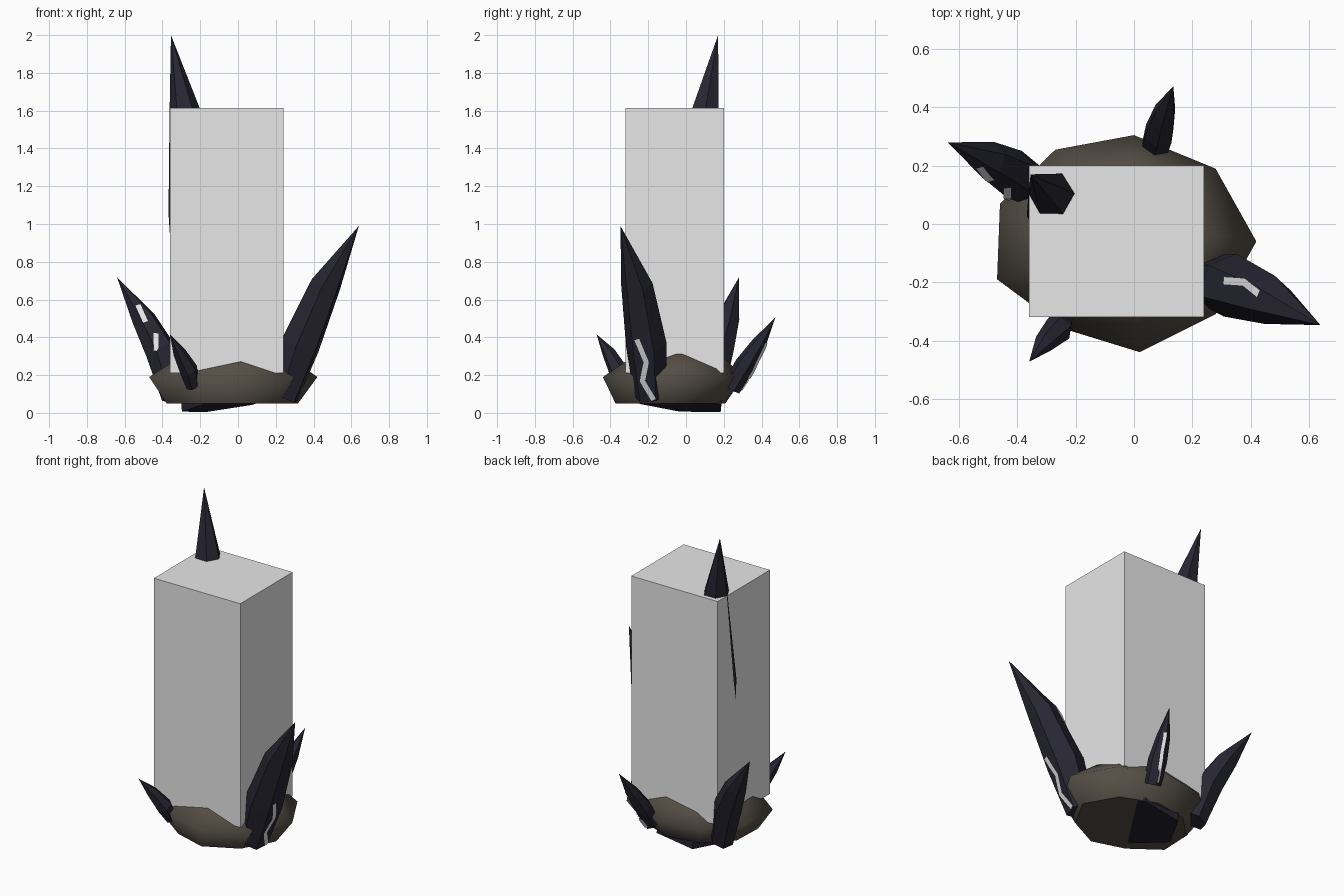
import bpy, bmesh, math
from mathutils import Vector
from mathutils.bvhtree import BVHTree

cube = bpy.data.objects.get("Cube")
if cube:
    bpy.data.objects.remove(cube, do_unlink=True)


def material(name, rgb, rough=0.8):
    m = bpy.data.materials.new(name)
    m.use_nodes = True
    m.diffuse_color = (*rgb, 1)
    bsdf = m.node_tree.nodes["Principled BSDF"]
    bsdf.inputs["Base Color"].default_value = (*rgb, 1)
    bsdf.inputs["Roughness"].default_value = rough
    return m


DARK = material("dark crystal", (0.02, 0.019, 0.032))
ROCK = material("brown rock", (0.09, 0.076, 0.059))
GREY = material("light grey", (0.8, 0.8, 0.8))
PALE = material("pale streak", (0.85, 0.85, 0.85))


def finish(name, bm, mat):
    mesh = bpy.data.meshes.new(name)
    bm.to_mesh(mesh)
    bm.free()
    mesh.materials.append(mat)
    obj = bpy.data.objects.new(name, mesh)
    bpy.context.collection.objects.link(obj)
    return obj


def bridge(bm, a, b):
    n = len(a)
    return [bm.faces.new((a[i], a[(i + 1) % n], b[(i + 1) % n], b[i])) for i in range(n)]


def fan(bm, ring, tip):
    n = len(ring)
    return [bm.faces.new((ring[i], ring[(i + 1) % n], tip)) for i in range(n)]


def crystal(name, rings, tip, turn=0.0, sides=6):
    """Faceted spike: rings of (centre, radius) across its axis, ending in a point.
    Returns a search tree so that streaks can be laid on its faces."""
    tip = Vector(tip)
    axis = (tip - Vector(rings[0][0])).normalized()
    u = (Vector((1, 0, 0)) - axis * axis.x).normalized()
    v = axis.cross(u)
    bm = bmesh.new()
    loops = []
    for centre, radius in rings:
        loop = []
        for i in range(sides):
            a = turn + math.tau * i / sides
            loop.append(bm.verts.new(Vector(centre) + radius * (u * math.cos(a) + v * math.sin(a))))
        loops.append(loop)
    bm.faces.new(loops[0][::-1])
    for a, b in zip(loops, loops[1:]):
        bridge(bm, a, b)
    fan(bm, loops[-1], bm.verts.new(tip))
    bmesh.ops.recalc_face_normals(bm, faces=bm.faces)
    tree = BVHTree.FromBMesh(bm)
    finish(name, bm, DARK)
    return tree


def streak(name, tree, points, direction, width=0.028, steps=6):
    """Thin bent plate dropped onto a crystal along a direction."""
    direction = Vector(direction)
    pts = [Vector(p) for p in points]
    path = [a.lerp(b, k / steps) for a, b in zip(pts, pts[1:]) for k in range(steps)] + [pts[-1]]
    hits = []
    for p in path:
        loc, normal, _, _ = tree.ray_cast(p - direction * 2, direction)
        if loc:
            hits.append((loc + normal * 0.004, normal))
    bm = bmesh.new()
    pairs = []
    for i, (loc, normal) in enumerate(hits):
        along = hits[min(i + 1, len(hits) - 1)][0] - hits[max(i - 1, 0)][0]
        side = normal.cross(along).normalized() * width / 2
        pairs.append((bm.verts.new(loc - side), bm.verts.new(loc + side)))
    for (a, b), (c, d) in zip(pairs, pairs[1:]):
        bm.faces.new((a, c, d, b))
    finish(name, bm, PALE)


# Rock base: an uneven bowl with a flat underside and a domed top
outline = [(-0.47, -0.19), (-0.24, -0.36), (0.02, -0.44), (0.28, -0.31), (0.42, -0.06),
           (0.28, 0.19), (0.0, 0.305), (-0.27, 0.255), (-0.46, 0.07)]
bm = bmesh.new()


def rock_ring(scale, z, shift=(0, 0)):
    return [bm.verts.new((x * scale + shift[0], y * scale + shift[1], z)) for x, y in outline]


low = rock_ring(0.78, 0.05, (-0.01, -0.03))
wide = rock_ring(1.0, 0.19)
high = rock_ring(0.6, 0.31)
bottom = bm.faces.new(low[::-1])
sides = bridge(bm, low, wide) + bridge(bm, wide, high)
sides += fan(bm, high, bm.verts.new((-0.03, -0.05, 0.36)))
for f in sides:
    f.smooth = True
bmesh.ops.recalc_face_normals(bm, faces=bm.faces)
finish("rock_base", bm, ROCK)

# Block standing on the rock
bm = bmesh.new()
bmesh.ops.create_cube(bm, size=1)
bmesh.ops.scale(bm, vec=(0.6, 0.52, 1.405), verts=bm.verts)
bmesh.ops.translate(bm, vec=(-0.06, -0.06, 0.9125), verts=bm.verts)
finish("grey_block", bm, GREY)

# Tall centre crystal, mostly inside the block
crystal("centre_crystal",
        [((-0.05, -0.03, 0.045), 0.25), ((-0.205, 0.03, 1.08), 0.165),
         ((-0.285, 0.105, 1.615), 0.078)], (-0.355, 0.17, 2.0))

# Outer crystals leaning away from the rock
right_tree = crystal("right_crystal",
                     [((0.24, -0.19, 0.09), 0.085), ((0.33, -0.21, 0.36), 0.11),
                      ((0.465, -0.26, 0.68), 0.085)], (0.64, -0.347, 0.99), 0.3)
left_tree = crystal("left_crystal",
                    [((-0.34, 0.13, 0.09), 0.07), ((-0.41, 0.17, 0.33), 0.085),
                     ((-0.50, 0.22, 0.50), 0.065)], (-0.64, 0.28, 0.717), 0.2)
back_tree = crystal("back_crystal",
                    [((0.065, 0.24, 0.13), 0.05), ((0.085, 0.31, 0.25), 0.055),
                     ((0.105, 0.385, 0.365), 0.04)], (0.135, 0.473, 0.505), 0.4)
crystal("front_crystal",
        [((-0.24, -0.32, 0.14), 0.035), ((-0.26, -0.36, 0.225), 0.05),
         ((-0.31, -0.41, 0.32), 0.035)], (-0.36, -0.473, 0.415), 0.4)

# Pale streaks on the crystal faces
streak("right_outer_streak", right_tree,
       [(0.5, -0.26, 0.39), (0.5, -0.21, 0.27), (0.5, -0.23, 0.17), (0.5, -0.17, 0.07)], (-1, 0, 0))
streak("right_upper_streak", right_tree,
       [(0.31, -0.195, 1), (0.38, -0.2, 1), (0.43, -0.24, 1)], (0, 0, -1))
streak("left_high_streak", left_tree, [(-0.53, -0.5, 0.57), (-0.49, -0.5, 0.48)], (0, 1, 0))
streak("left_low_streak", left_tree, [(-0.435, -0.5, 0.42), (-0.435, -0.5, 0.33)], (0, 1, 0))
streak("back_streak", back_tree,
       [(0.12, 0.6, 0.37), (0.105, 0.6, 0.27), (0.09, 0.6, 0.2), (0.07, 0.6, 0.12)], (0, -1, 0), 0.02)
